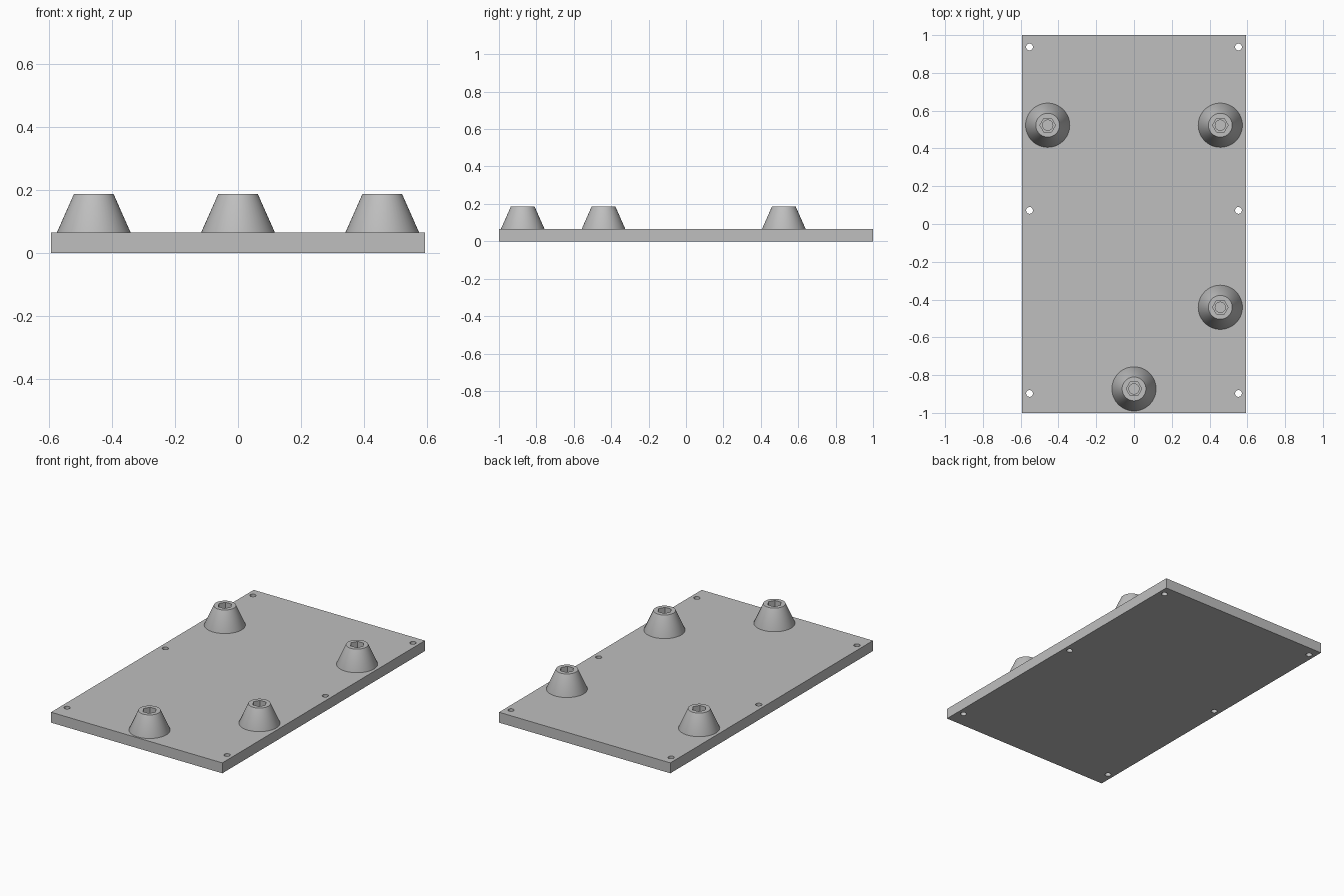
import bpy, bmesh
from math import pi, cos, sin, radians

cube = bpy.data.objects.get("Cube")
if cube:
    bpy.data.objects.remove(cube, do_unlink=True)

grey = bpy.data.materials.new("plain grey")
grey.use_nodes = True
colour = (0.52, 0.52, 0.52, 1)
grey.diffuse_color = colour
grey.node_tree.nodes["Principled BSDF"].inputs["Base Color"].default_value = colour

PLATE_TOP = 0.065
FOOT_TOP = 0.187
SEGMENTS = 48


def make_object(name, bm):
    bmesh.ops.recalc_face_normals(bm, faces=bm.faces)
    mesh = bpy.data.meshes.new(name)
    bm.to_mesh(mesh)
    bm.free()
    mesh.materials.append(grey)
    obj = bpy.data.objects.new(name, mesh)
    bpy.context.collection.objects.link(obj)
    return obj


def ring(bm, radius, z, hexagonal=False):
    """Ring of points, round or hexagonal with corners on the x axis."""
    verts = []
    for i in range(SEGMENTS):
        a = 2 * pi * i / SEGMENTS
        r = radius
        if hexagonal:
            r *= cos(pi / 6) / cos(a % (pi / 3) - pi / 6)
        verts.append(bm.verts.new((r * cos(a), r * sin(a), z)))
    return verts


def make_foot(name, x, y):
    """Tapered foot with a hexagonal nut pocket and a round bore below it."""
    bm = bmesh.new()
    rings = [
        ring(bm, 0.117, PLATE_TOP - 0.01),
        ring(bm, 0.117, PLATE_TOP),
        ring(bm, 0.063, FOOT_TOP),
        ring(bm, 0.041, FOOT_TOP, True),
        ring(bm, 0.041, FOOT_TOP - 0.04, True),
        ring(bm, 0.027, FOOT_TOP - 0.04),
        ring(bm, 0.027, PLATE_TOP),
    ]
    for low, high in zip(rings, rings[1:]):
        for i in range(SEGMENTS):
            j = (i + 1) % SEGMENTS
            bm.faces.new((low[i], low[j], high[j], high[i]))
    bm.faces.new(rings[0])
    bm.faces.new(rings[-1])
    foot = make_object(name, bm)
    foot.location = (x, y, 0)
    return foot


# Base plate
bm = bmesh.new()
bmesh.ops.create_cube(bm, size=1)
bmesh.ops.scale(bm, vec=(1.184, 2, PLATE_TOP), verts=bm.verts)
bmesh.ops.translate(bm, vec=(0, 0, PLATE_TOP / 2), verts=bm.verts)
plate = make_object("base_plate", bm)

# Screw holes along both long edges
bm = bmesh.new()
for x in (-0.553, 0.553):
    for y in (-0.897, 0.072, 0.937):
        hole = bmesh.ops.create_cone(bm, cap_ends=True, segments=32,
                                     radius1=0.018, radius2=0.018, depth=0.3)
        bmesh.ops.translate(bm, vec=(x, y, 0), verts=hole["verts"])
cutter = make_object("screw_hole_cutter", bm)
cutter.hide_render = True
cut = plate.modifiers.new("screw holes", "BOOLEAN")
cut.operation = "DIFFERENCE"
cut.solver = "EXACT"
cut.object = cutter
bpy.ops.object.select_all(action="DESELECT")
bpy.context.view_layer.objects.active = plate
plate.select_set(True)
bpy.ops.object.modifier_apply(modifier=cut.name)
bpy.data.objects.remove(cutter, do_unlink=True)

# Tapered feet
feet = [
    make_foot("back_right_foot", -0.457, 0.523),
    make_foot("back_left_foot", 0.457, 0.523),
    make_foot("middle_left_foot", 0.457, -0.441),
    make_foot("front_foot", 0, -0.873),
]

# Smooth round walls, sharp edges
for obj in feet:
    obj.select_set(True)
bpy.ops.object.shade_smooth_by_angle(angle=radians(30))
